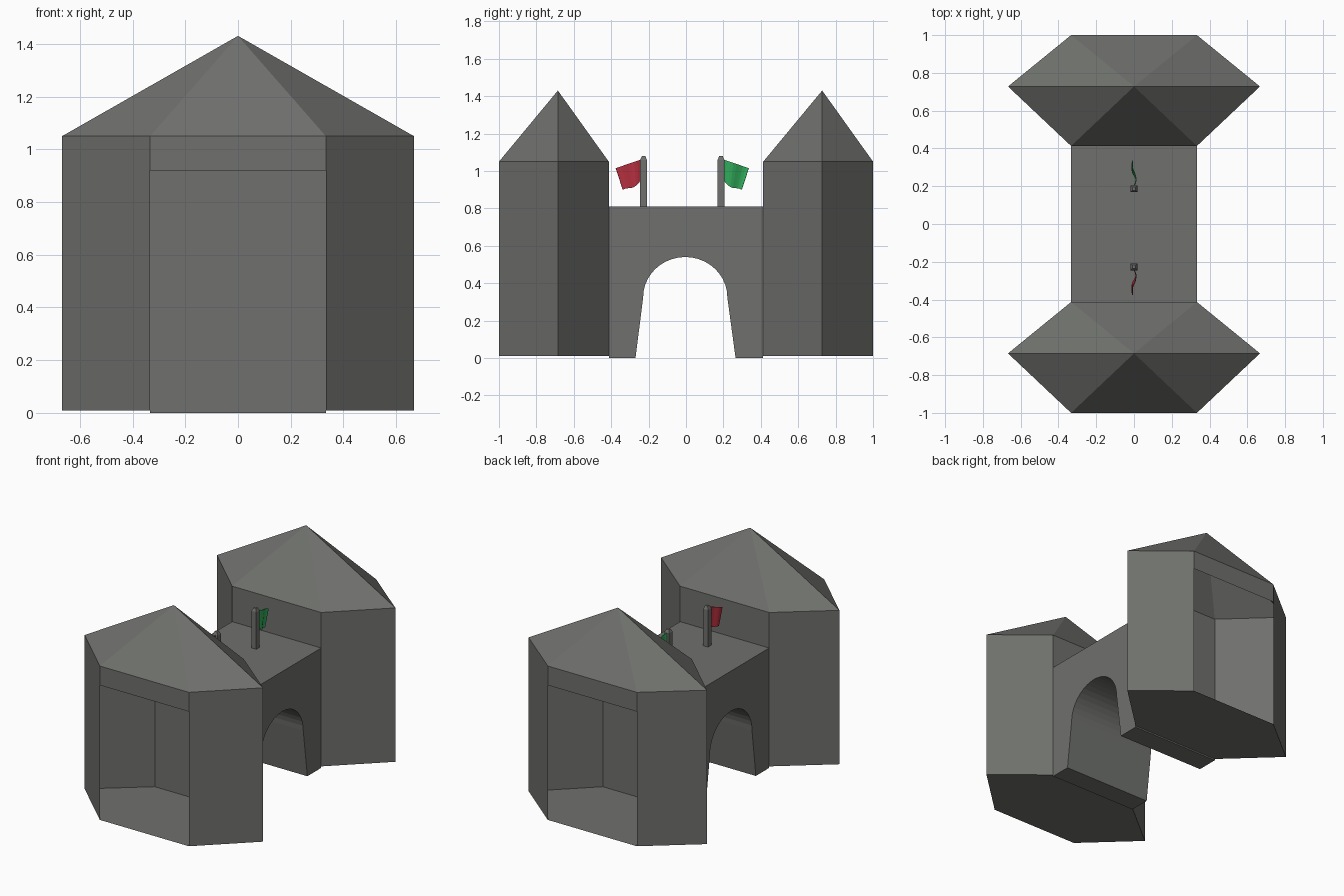
import bpy, bmesh, math

if "Cube" in bpy.data.objects:
    bpy.data.objects.remove(bpy.data.objects["Cube"])


def material(name, rgb):
    m = bpy.data.materials.new(name)
    m.diffuse_color = (*rgb, 1)
    m.use_nodes = True
    m.node_tree.nodes["Principled BSDF"].inputs["Base Color"].default_value = m.diffuse_color
    return m


STONE = material("stone grey", (0.16, 0.165, 0.153))
RED = material("flag red", (0.47, 0.03, 0.05))
GREEN = material("flag green", (0.03, 0.40, 0.10))


def finish(name, bm, mat):
    bmesh.ops.recalc_face_normals(bm, faces=bm.faces)
    me = bpy.data.meshes.new(name)
    bm.to_mesh(me)
    bm.free()
    me.materials.append(mat)
    ob = bpy.data.objects.new(name, me)
    bpy.context.collection.objects.link(ob)
    return ob


# Hollow six-sided tower, its outward wall open below a lintel
HEX = [(-0.333, -1), (0.333, -1), (0.667, -0.685),
       (0.333, -0.413), (-0.333, -0.413), (-0.667, -0.685)]


def tower(name, dy, open_side):
    bm = bmesh.new()

    def ring(z):
        return [bm.verts.new((x, y + dy, z)) for x, y in HEX]

    low, mid, top = ring(0.01), ring(0.92), ring(1.05)
    apex = bm.verts.new((0, -0.685 + dy, 1.43))
    bm.faces.new(low[::-1])
    for i in range(6):
        j = (i + 1) % 6
        if i != open_side:
            bm.faces.new((low[i], low[j], mid[j], mid[i]))
        bm.faces.new((mid[i], mid[j], top[j], top[i]))
        bm.faces.new((top[i], top[j], apex))
    return finish(name, bm, STONE)


tower("front_tower", 0, 0)
tower("back_tower", 1.413, 3)

# Gatehouse: arch profile in the y-z plane, extruded along x
arch = [(0.225 * math.cos(math.pi * k / 20) - 0.004,
         0.325 + 0.215 * math.sin(math.pi * k / 20)) for k in range(21)]
profile = ([(0.413, 0.81), (0.413, 0), (0.265, 0)] + arch
           + [(-0.27, 0), (-0.413, 0), (-0.413, 0.81)])
bm = bmesh.new()
face = bm.faces.new([bm.verts.new((-0.333, y, z)) for y, z in profile])
ext = bmesh.ops.extrude_face_region(bm, geom=[face])
bmesh.ops.translate(bm, vec=(0.666, 0, 0),
                    verts=[g for g in ext["geom"] if isinstance(g, bmesh.types.BMVert)])
finish("arched_gatehouse", bm, STONE)


# Square flag pole with a tapered tip
def pole(name, y):
    bm = bmesh.new()
    rings = []
    for z, r in ((0.805, 0.018), (1.06, 0.018), (1.08, 0.009)):
        rings.append([bm.verts.new((sx * r, y + sy * r, z))
                      for sx, sy in ((-1, -1), (1, -1), (1, 1), (-1, 1))])
    for a, b in zip(rings, rings[1:]):
        for i in range(4):
            j = (i + 1) % 4
            bm.faces.new((a[i], a[j], b[j], b[i]))
    bm.faces.new(rings[0][::-1])
    bm.faces.new(rings[-1])
    finish(name, bm, STONE)


# Thin drooping flag with a gentle ripple
def flag(name, y0, side, mat):
    bm = bmesh.new()
    n = 8
    rows = []
    for i in range(n + 1):
        t = i / n
        x = 0.011 * math.sin(t * 5.5)
        low_y = 0.095 * t
        low_z = 0.95 - 0.05 * t - 0.03 * math.sin(math.pi * t) * (1 - t)
        rows.append((bm.verts.new((x, y0 + side * 0.133 * t, 1.06 - 0.045 * t)),
                     bm.verts.new((x, y0 + side * low_y, low_z))))
    for a, b in zip(rows, rows[1:]):
        bm.faces.new((a[0], b[0], b[1], a[1]))
    ob = finish(name, bm, mat)
    thick = ob.modifiers.new("thickness", "SOLIDIFY")
    thick.thickness = 0.004
    thick.offset = 0


pole("front_flag_pole", -0.227)
pole("back_flag_pole", 0.187)
flag("red_flag", -0.243, -1, RED)
flag("green_flag", 0.203, 1, GREEN)
